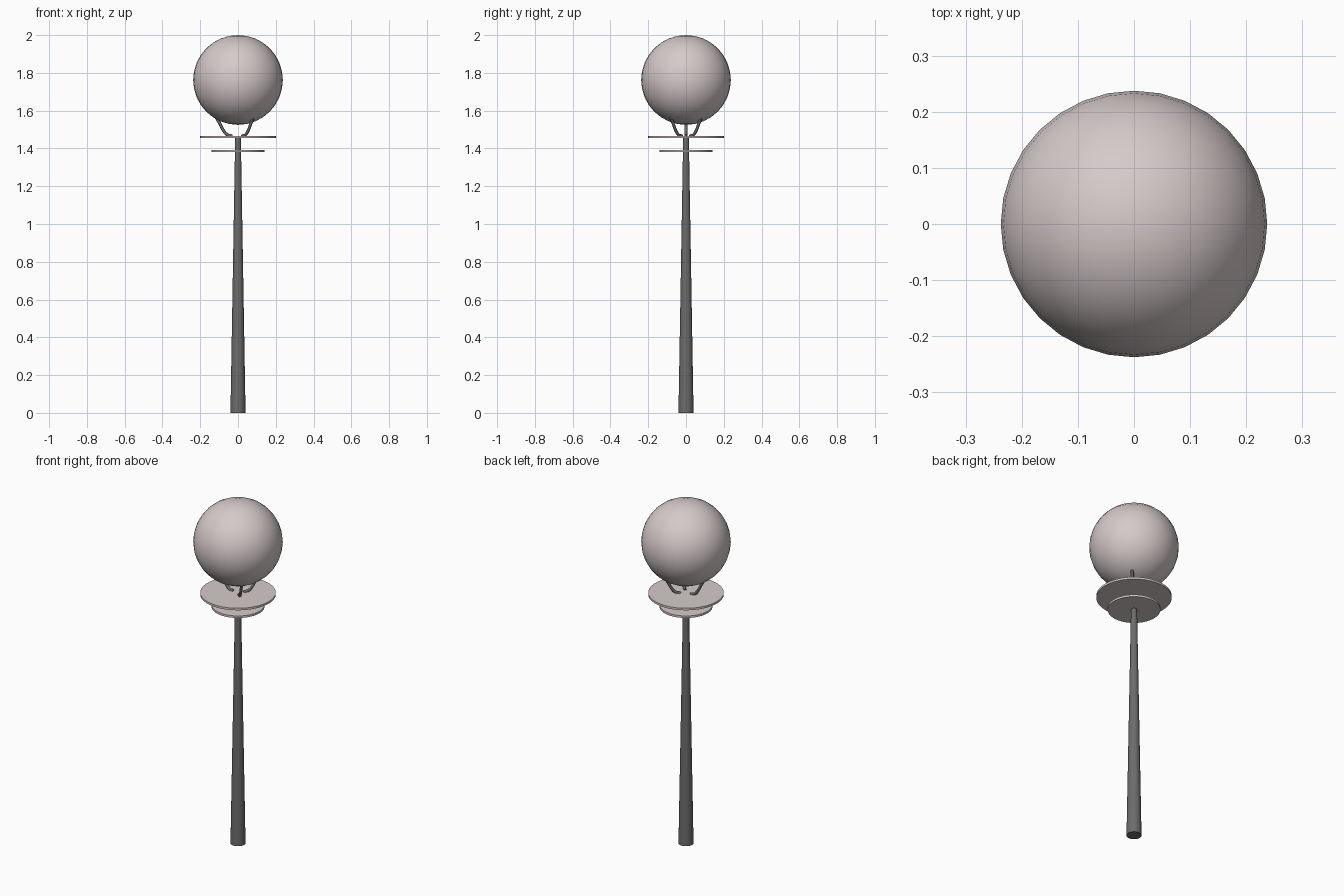
import bpy, math

if "Cube" in bpy.data.objects:
    bpy.data.objects.remove(bpy.data.objects["Cube"])


def material(name, rgb):
    m = bpy.data.materials.new(name)
    m.diffuse_color = (*rgb, 1)
    m.use_nodes = True
    m.node_tree.nodes["Principled BSDF"].inputs["Base Color"].default_value = m.diffuse_color
    return m


pale = material("pale_pink_grey", (0.67, 0.59, 0.59))
dark = material("dark_grey", (0.15, 0.15, 0.15))


def finish(ob, name, mat, angle=40):
    ob.name = name
    ob.data.materials.append(mat)
    bpy.ops.object.select_all(action='DESELECT')
    ob.select_set(True)
    bpy.context.view_layer.objects.active = ob
    bpy.ops.object.shade_smooth_by_angle(angle=math.radians(angle))
    return ob


# Tapered pole
POLE_TOP = 1.46
bpy.ops.mesh.primitive_cone_add(vertices=32, radius1=0.04, radius2=0.015,
                                depth=POLE_TOP, location=(0, 0, POLE_TOP / 2))
finish(bpy.context.object, "pole", dark)

# Two thin discs
for name, r, z in (("upper_disc", 0.2, 1.46), ("lower_disc", 0.14, 1.387)):
    bpy.ops.mesh.primitive_cylinder_add(vertices=64, radius=r, depth=0.012,
                                        location=(0, 0, z))
    finish(bpy.context.object, name, pale)

# Globe
bpy.ops.mesh.primitive_uv_sphere_add(segments=32, ring_count=16, radius=0.2375,
                                     location=(0, 0, 1.7625))
finish(bpy.context.object, "globe", pale)

# Three curved prongs holding the globe (radius from axis, height)
PROFILE = [(0.03, 1.466), (0.058, 1.474), (0.08, 1.50), (0.098, 1.535), (0.116, 1.565)]
for i, deg in enumerate((45, -45, 180)):
    a = math.radians(deg)
    cu = bpy.data.curves.new("prong", 'CURVE')
    cu.dimensions = '3D'
    cu.bevel_depth = 0.008
    cu.bevel_resolution = 2
    cu.use_fill_caps = True
    cu.resolution_u = 4
    sp = cu.splines.new('BEZIER')
    sp.bezier_points.add(len(PROFILE) - 1)
    for p, (r, z) in zip(sp.bezier_points, PROFILE):
        p.co = (r * math.cos(a), r * math.sin(a), z)
        p.handle_left_type = p.handle_right_type = 'AUTO'
    ob = bpy.data.objects.new("prong", cu)
    bpy.context.collection.objects.link(ob)
    bpy.ops.object.select_all(action='DESELECT')
    ob.select_set(True)
    bpy.context.view_layer.objects.active = ob
    bpy.ops.object.convert(target='MESH')
    finish(bpy.context.object, f"prong_{i + 1}", dark, 50)
